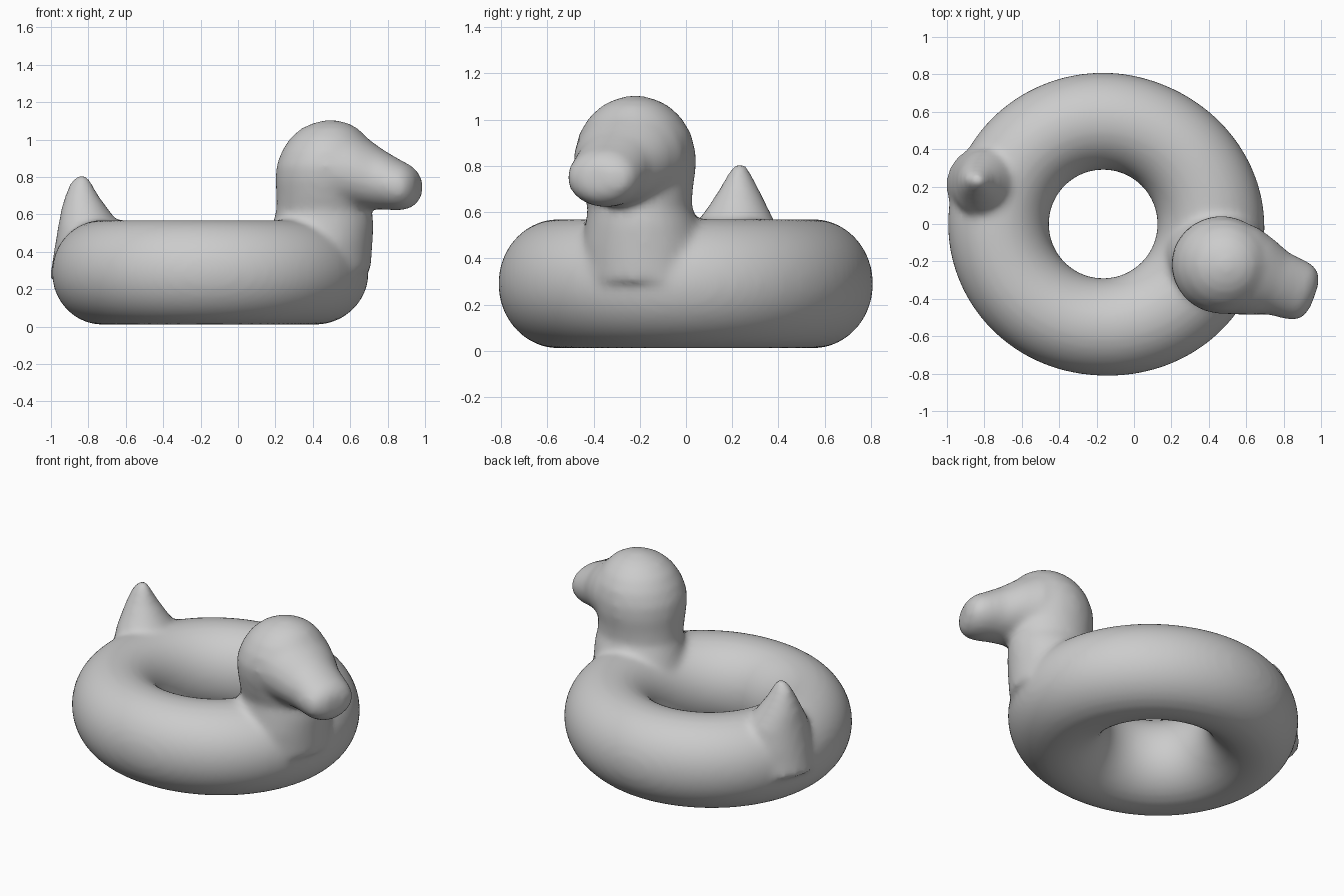
import bpy, bmesh
from math import sin, cos, pi
from mathutils import Vector

cube = bpy.data.objects.get("Cube")
if cube:
    bpy.data.objects.remove(cube, do_unlink=True)

mat = bpy.data.materials.new("light grey")
mat.use_nodes = True
GREY = (0.6, 0.6, 0.6, 1)
mat.diffuse_color = GREY
mat.node_tree.nodes["Principled BSDF"].inputs["Base Color"].default_value = GREY

bm = bmesh.new()
X, Y, Z = Vector((1, 0, 0)), Vector((0, 1, 0)), Vector((0, 0, 1))
SIDES = 40


def skin(rings, closed=False):
    """Bridge rings of points; cap the ends unless the loop is closed."""
    loops = [[bm.verts.new(p) for p in ring] for ring in rings]
    pairs = list(zip(loops, loops[1:]))
    if closed:
        pairs.append((loops[-1], loops[0]))
    for a, b in pairs:
        for i in range(len(a)):
            j = (i + 1) % len(a)
            bm.faces.new((a[i], a[j], b[j], b[i]))
    if not closed:
        bm.faces.new(loops[0][::-1])
        bm.faces.new(loops[-1])


def ellipse(centre, u, v, ru, rv):
    c = Vector(centre)
    angles = [2 * pi * i / SIDES for i in range(SIDES)]
    return [c + u * ru * cos(a) + v * rv * sin(a) for a in angles]


# Inflated ring, a little wider towards the neck
ring = []
for i in range(96):
    a = 2 * pi * i / 96
    out = Vector((cos(a), sin(a), 0))
    bulge = 0.028 * max(0, cos(a + 0.2)) ** 2 + 0.01 * max(0, -cos(a)) ** 2
    centre = Vector((-0.165, 0, 0.29)) + out * (0.55 + bulge)
    ring.append(ellipse(centre, out, Z, 0.26 + bulge, 0.28))
skin(ring, closed=True)

# Neck and head: centre x, centre y, z, radius x, radius y
head = [(0.43, -0.17, 0.30, 0.28, 0.28), (0.44, -0.18, 0.46, 0.28, 0.27),
        (0.455, -0.19, 0.55, 0.27, 0.245), (0.46, -0.2, 0.62, 0.255, 0.225),
        (0.46, -0.21, 0.70, 0.255, 0.24), (0.465, -0.215, 0.78, 0.265, 0.257),
        (0.47, -0.22, 0.86, 0.265, 0.262), (0.48, -0.22, 0.94, 0.245, 0.242),
        (0.485, -0.22, 1.01, 0.205, 0.2), (0.49, -0.22, 1.06, 0.15, 0.145),
        (0.495, -0.22, 1.09, 0.09, 0.085), (0.495, -0.22, 1.105, 0.02, 0.02)]
skin([ellipse((x, y, z), X, Y, rx, ry) for x, y, z, rx, ry in head])

# Bill: distance forward, centre z, half width, half height
ahead = Vector((0.94, -0.34, 0))
side = Z.cross(ahead)
bill = [(0, 0.85, 0.25, 0.24), (0.12, 0.84, 0.245, 0.225),
        (0.22, 0.82, 0.215, 0.19), (0.32, 0.785, 0.175, 0.16),
        (0.42, 0.755, 0.165, 0.135), (0.47, 0.748, 0.155, 0.118),
        (0.505, 0.745, 0.125, 0.09), (0.525, 0.745, 0.07, 0.05)]
skin([ellipse(Vector((0.47, -0.21, z)) + ahead * t, side, Z, w, h)
      for t, z, w, h in bill])

# Tail, pinched to a blunt point
out = Vector((-0.95, 0.3, 0)).normalized()
along = Z.cross(out)
tail = [(-0.77, 0.2, 0.25, 0.24, 0.22), (-0.78, 0.21, 0.42, 0.2, 0.21),
        (-0.795, 0.215, 0.54, 0.165, 0.18), (-0.82, 0.225, 0.63, 0.125, 0.125),
        (-0.835, 0.23, 0.70, 0.09, 0.085), (-0.84, 0.232, 0.76, 0.062, 0.052),
        (-0.835, 0.232, 0.80, 0.036, 0.03), (-0.83, 0.232, 0.812, 0.015, 0.012)]
skin([ellipse((x, y, z), out, along, ro, ra) for x, y, z, ro, ra in tail])

bmesh.ops.recalc_face_normals(bm, faces=bm.faces)
mesh = bpy.data.meshes.new("duck_swim_ring")
bm.to_mesh(mesh)
bm.free()
mesh.materials.append(mat)
duck = bpy.data.objects.new("duck_swim_ring", mesh)
bpy.context.collection.objects.link(duck)

# Fuse the parts into one skin with soft joints
fuse = duck.modifiers.new("fuse", 'REMESH')
fuse.mode = 'VOXEL'
fuse.voxel_size = 0.02
fuse.use_smooth_shade = True
soften = duck.modifiers.new("soften", 'SMOOTH')
soften.factor = 0.5
soften.iterations = 10
